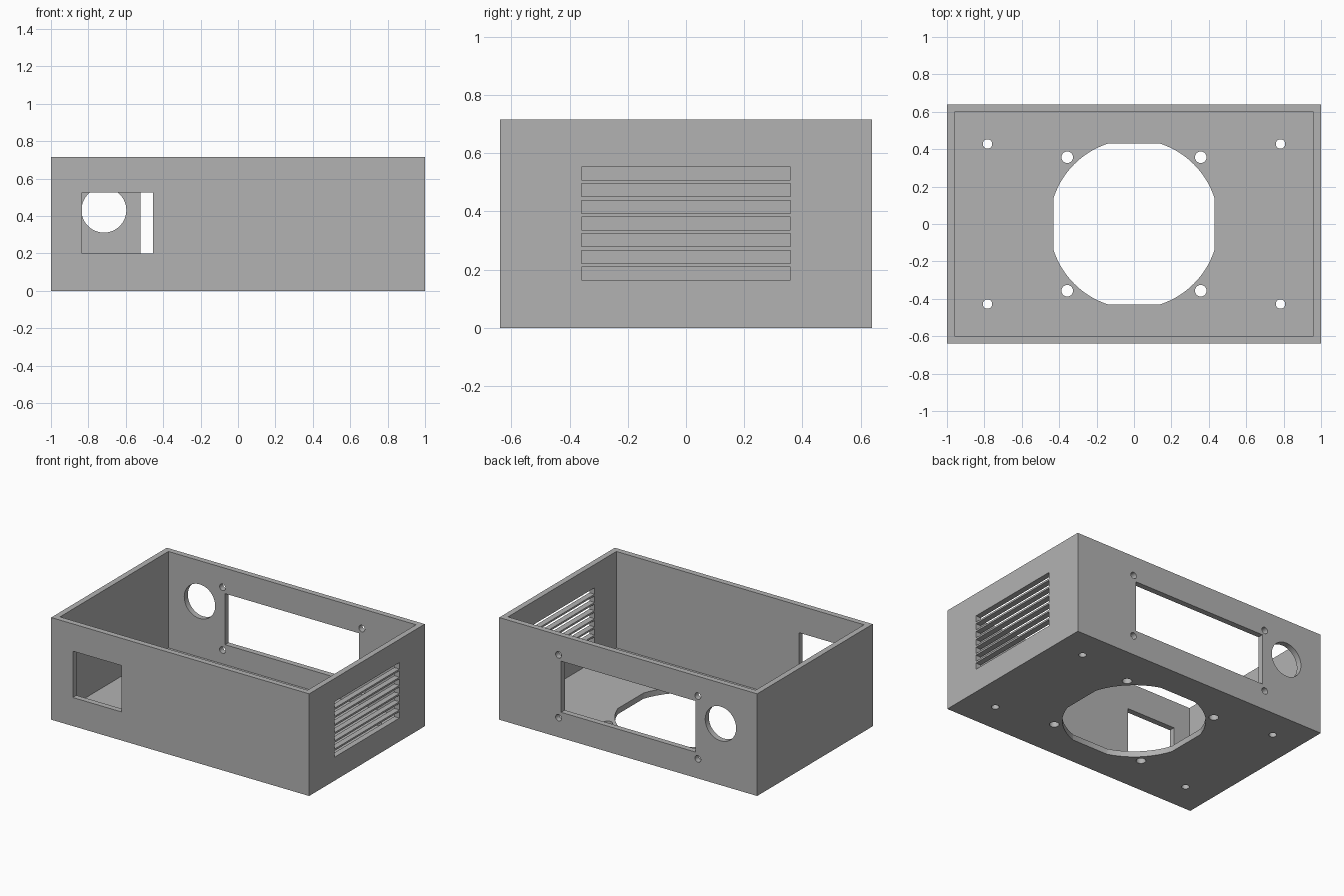
import bpy, math

if "Cube" in bpy.data.objects:
    bpy.data.objects.remove(bpy.data.objects["Cube"])

W, D, H, T = 1.0, 0.64, 0.716, 0.04   # half width, half depth, height, wall
grey = bpy.data.materials.new("plain grey")
grey.diffuse_color = (0.45, 0.45, 0.45, 1)
grey.use_nodes = True
grey.node_tree.nodes["Principled BSDF"].inputs["Base Color"].default_value = grey.diffuse_color


def box(name, x, y, z):
    """Box from (min, max) pairs on each axis."""
    bpy.ops.mesh.primitive_cube_add(size=1, location=[sum(p) / 2 for p in (x, y, z)])
    ob = bpy.context.object
    ob.name = name
    ob.scale = [p[1] - p[0] for p in (x, y, z)]
    bpy.ops.object.transform_apply(location=True, rotation=True, scale=True)
    return ob


def drill(name, loc, r, axis="z", depth=0.2, sides=32):
    """Round cutter along z or y."""
    rot = (math.pi / 2, 0, 0) if axis == "y" else (0, 0, 0)
    bpy.ops.mesh.primitive_cylinder_add(vertices=sides, radius=r, depth=depth,
                                        location=loc, rotation=rot)
    ob = bpy.context.object
    ob.name = name
    bpy.ops.object.transform_apply(location=True, rotation=True, scale=True)
    return ob


def boolean(target, other, op="DIFFERENCE"):
    m = target.modifiers.new("cut", "BOOLEAN")
    m.operation, m.solver, m.object = op, "EXACT", other
    bpy.context.view_layer.objects.active = target
    bpy.ops.object.modifier_apply(modifier=m.name)
    bpy.data.objects.remove(other)


# open-topped enclosure
case = box("enclosure", (-W, W), (-D, D), (0, H))
boolean(case, box("cavity", (-W + T, W - T), (-D + T, D - T), (T, H + 0.2)))

# fan opening in the floor: circle with four flattened sides
fan = drill("fan_opening", (0, 0, 0), 0.452, sides=96)
boolean(fan, box("fan_square", (-0.43, 0.43), (-0.43, 0.43), (-0.3, 0.3)), "INTERSECT")
boolean(case, fan)

# fan screw holes and mounting holes
for sx in (-1, 1):
    for sy in (-1, 1):
        boolean(case, drill("fan_screw", (sx * 0.357, sy * 0.357, 0), 0.031))
        boolean(case, drill("mount_hole", (sx * 0.783, sy * 0.428, 0), 0.025))

# front socket opening
boolean(case, box("socket", (-0.833, -0.455), (-D - 0.1, -D + 0.1), (0.2, 0.525)))

# back display window with corner screws, and round knob hole
boolean(case, box("window", (-0.52, 0.52), (D - 0.1, D + 0.1), (0.18, 0.538)))
for sx in (-1, 1):
    for z in (0.137, 0.577):
        boolean(case, drill("window_screw", (sx * 0.54, D, z), 0.023, "y"))
boolean(case, drill("knob_hole", (-0.717, D, 0.431), 0.12, "y", sides=64))

# seven ventilation slots in the right wall
for i in range(7):
    z = 0.187 + i * 0.0573
    boolean(case, box("slot", (W - 0.1, W + 0.1), (-0.359, 0.359), (z - 0.0224, z + 0.0224)))

case.data.materials.clear()
case.data.materials.append(grey)
bpy.ops.object.select_all(action="DESELECT")
case.select_set(True)
bpy.context.view_layer.objects.active = case
bpy.ops.object.shade_smooth_by_angle(angle=math.radians(30))
